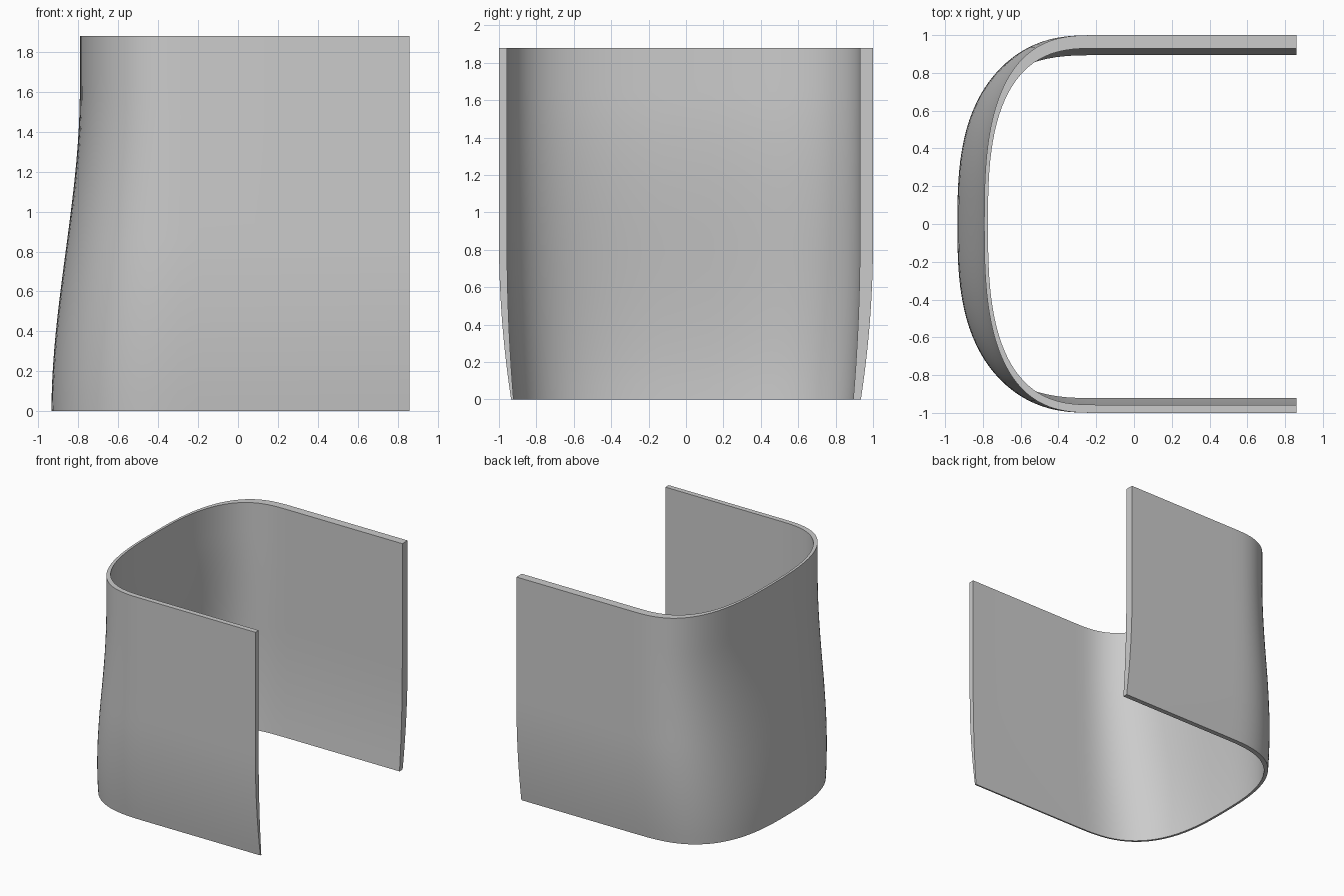
import bpy, bmesh, math

cube = bpy.data.objects.get("Cube")
if cube:
    bpy.data.objects.remove(cube)

HEIGHT = 1.88
FRONT_X = 0.86      # open ends of the side walls
BEND_X = -0.2       # where the straight walls start to curve
ROWS = 24
ARC = 26            # steps per rounded corner
POWER = 2.8         # squareness of the corners


def outline(back, left, right):
    """U-shaped plan path: straight wall, rounded back, straight wall."""
    pts = [(FRONT_X, left)]
    for i in range(2 * ARC + 1):
        a = math.pi / 2 * (1 - i / ARC)
        c, s = abs(math.cos(a)) ** (2 / POWER), abs(math.sin(a)) ** (2 / POWER)
        y = left * s if i <= ARC else -right * s
        pts.append((BEND_X - (back + BEND_X) * c, y))
    pts.append((FRONT_X, -right))
    return pts


def section(z):
    """Closed wall section at a height: outer path, then inner path back."""
    tuck = (1 - min(z / 0.85, 1)) ** 2       # sides pull in at the foot
    t = min(z / 1.6, 1)
    back = 0.935 - 0.142 * t * t * (3 - 2 * t)   # back leans in going up
    outer = outline(back, 1 - 0.065 * tuck, 1 - 0.065 * tuck)
    inner = outline(back - 0.02, 0.93 - 0.036 * tuck, 0.957 - 0.035 * tuck)
    return outer + inner[::-1]


# Wrapped shell wall
bm = bmesh.new()
rows = []
for r in range(ROWS + 1):
    z = HEIGHT * r / ROWS
    rows.append([bm.verts.new((x, y, z)) for x, y in section(z)])
n = len(rows[0])
for low, high in zip(rows, rows[1:]):
    for i in range(n):
        j = (i + 1) % n
        bm.faces.new((low[i], low[j], high[j], high[i]))

# Top and bottom rims
for row in (rows[0], rows[-1]):
    for i in range(n // 2 - 1):
        bm.faces.new((row[i], row[i + 1], row[n - 2 - i], row[n - 1 - i]))
bmesh.ops.recalc_face_normals(bm, faces=bm.faces)

mesh = bpy.data.meshes.new("curved_shell")
bm.to_mesh(mesh)
bm.free()
shell = bpy.data.objects.new("curved_shell", mesh)
bpy.context.collection.objects.link(shell)

# Plain grey material
grey = bpy.data.materials.new("light_grey")
grey.use_nodes = True
colour = (0.6, 0.6, 0.6, 1)
grey.diffuse_color = colour
grey.node_tree.nodes["Principled BSDF"].inputs["Base Color"].default_value = colour
mesh.materials.append(grey)

# Smooth walls with sharp rims
bpy.ops.object.select_all(action='DESELECT')
shell.select_set(True)
bpy.context.view_layer.objects.active = shell
bpy.ops.object.shade_smooth_by_angle(angle=math.radians(35))
